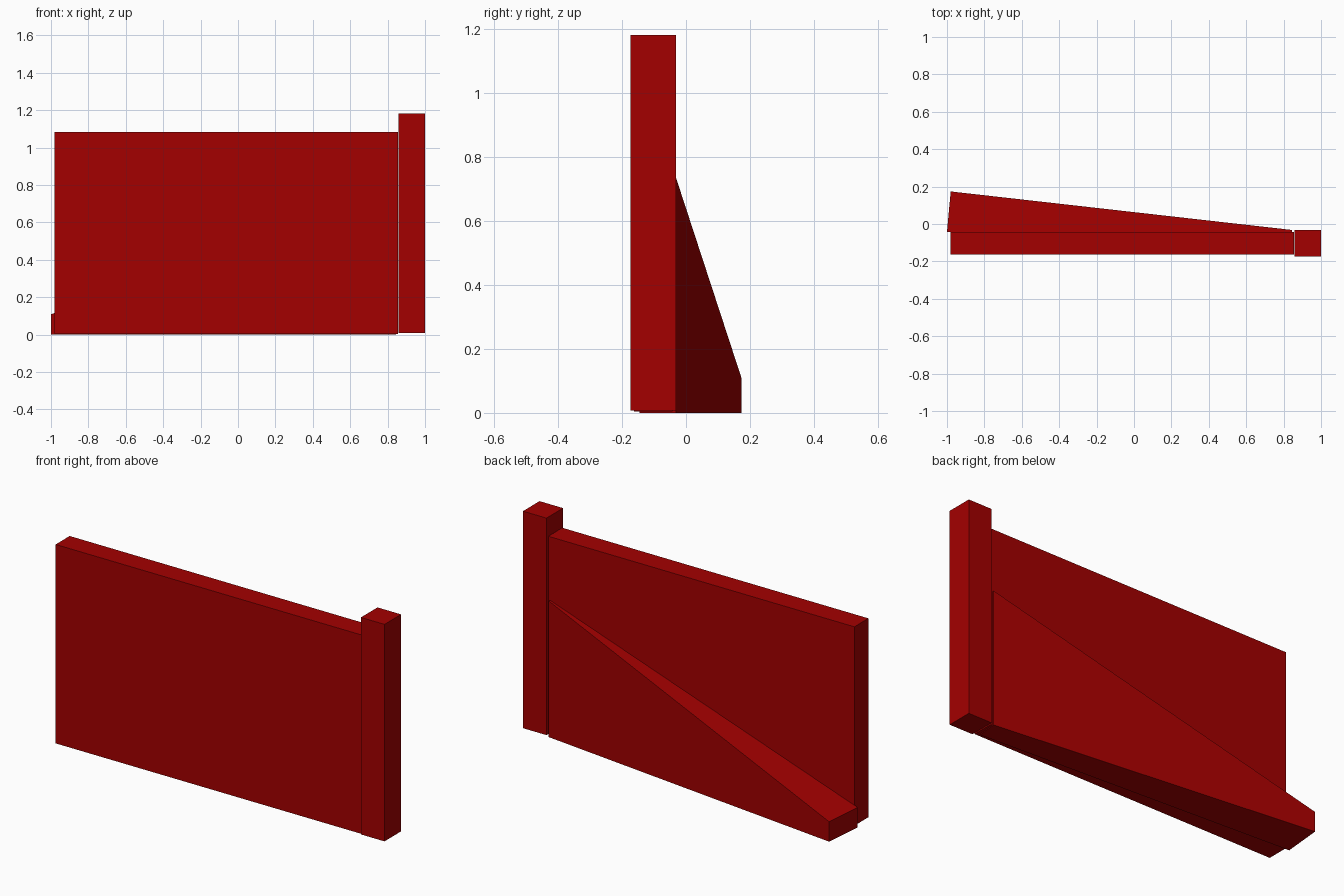
import bpy
import bmesh

cube = bpy.data.objects.get("Cube")
if cube:
    bpy.data.objects.remove(cube, do_unlink=True)

RED = (0.37, 0.0, 0.0, 1.0)
red = bpy.data.materials.new("deep red")
red.diffuse_color = RED
red.use_nodes = True
red.node_tree.nodes["Principled BSDF"].inputs["Base Color"].default_value = RED


def add_prism(name, outline, bottom, tops):
    """Solid standing on a counter-clockwise outline, with a top height per corner."""
    bm = bmesh.new()
    low = [bm.verts.new((x, y, bottom)) for x, y in outline]
    high = [bm.verts.new((x, y, z)) for (x, y), z in zip(outline, tops)]
    bm.faces.new(low[::-1])
    bm.faces.new(high)
    for i in range(len(low)):
        j = (i + 1) % len(low)
        bm.faces.new((low[i], low[j], high[j], high[i]))
    bmesh.ops.recalc_face_normals(bm, faces=bm.faces)
    mesh = bpy.data.meshes.new(name)
    bm.to_mesh(mesh)
    bm.free()
    mesh.materials.append(red)
    obj = bpy.data.objects.new(name, mesh)
    bpy.context.collection.objects.link(obj)
    return obj


def add_box(name, x0, x1, y0, y1, z0, z1):
    return add_prism(name, [(x0, y0), (x1, y0), (x1, y1), (x0, y1)], z0, [z1] * 4)


# Upright wall panel and the taller post at its left end
add_box("wall_panel", -0.98, 0.855, -0.162, -0.042, 0.004, 1.082)
add_box("end_post", 0.859, 1.0, -0.174, -0.032, 0.007, 1.183)

# Tapered buttress behind the wall, sloping down as it widens
buttress_outline = [(-1.0, -0.042), (0.835, -0.146), (0.846, -0.032), (-0.98, 0.174)]
add_prism("sloped_buttress", buttress_outline, 0.0, [0.108, 0.738, 0.738, 0.108])
